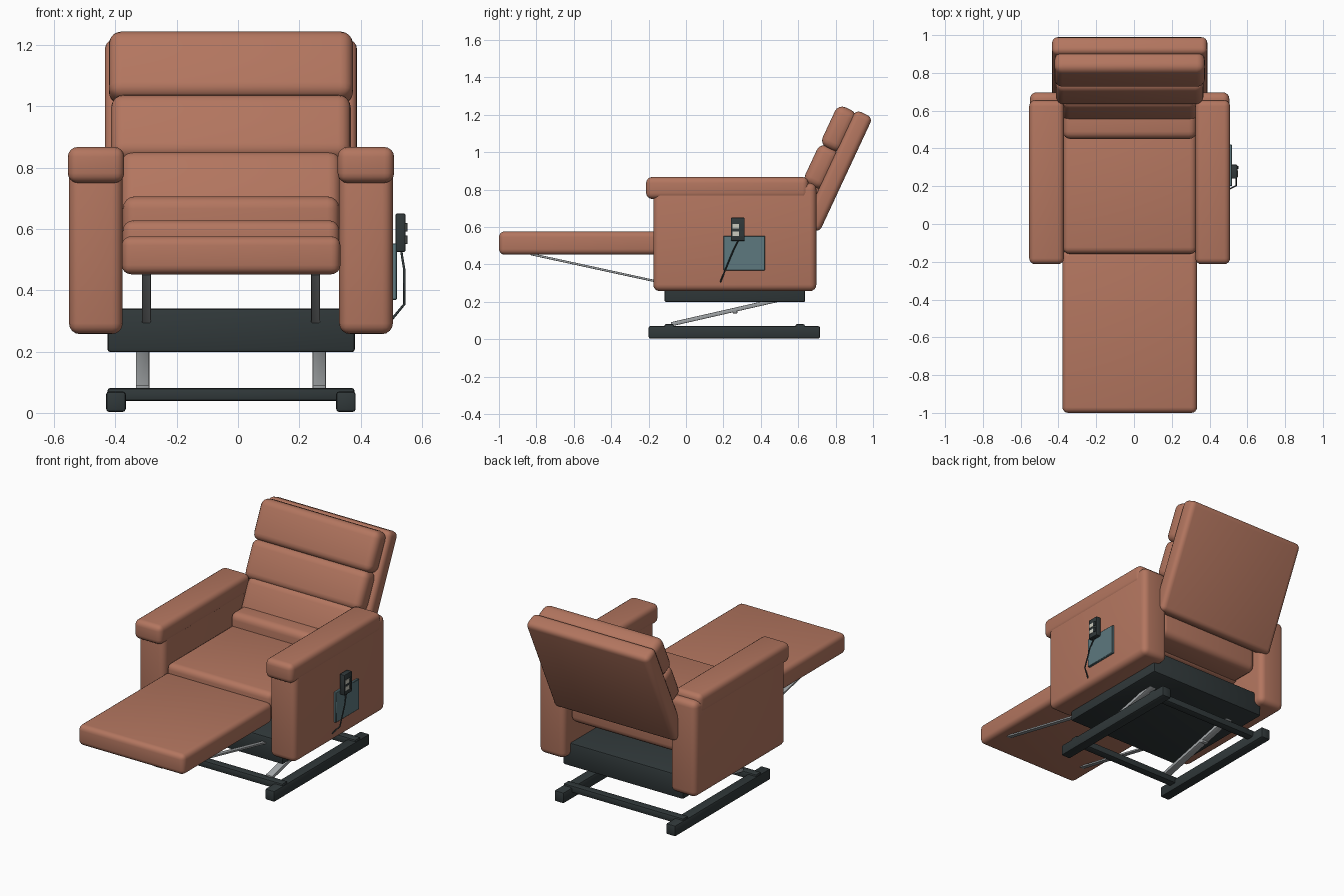
import bpy, math
from mathutils import Vector

if "Cube" in bpy.data.objects:
    bpy.data.objects.remove(bpy.data.objects["Cube"])

CX = -0.023           # centre line of the chair (remote sticks out on the right)
TILT = math.radians(25)


def material(name, r, g, b):
    m = bpy.data.materials.new(name)
    m.diffuse_color = (r, g, b, 1)
    m.use_nodes = True
    m.node_tree.nodes["Principled BSDF"].inputs["Base Color"].default_value = m.diffuse_color
    return m


LEATHER = material("leather", 0.45, 0.18, 0.115)
DARK = material("dark_steel", 0.03, 0.04, 0.042)
METAL = material("bright_metal", 0.36, 0.38, 0.39)
POCKET = material("pocket_fabric", 0.11, 0.19, 0.21)
BUTTON = material("button_grey", 0.6, 0.6, 0.52)


def block(name, size, centre, mat, bevel=0.0, segs=4, tilt=0.0):
    bpy.ops.mesh.primitive_cube_add(size=1, location=centre)
    ob = bpy.context.object
    ob.name = name
    ob.scale = size
    bpy.ops.object.transform_apply(location=False, rotation=False, scale=True)
    ob.rotation_euler.x = tilt
    ob.data.materials.append(mat)
    if bevel:
        mod = ob.modifiers.new("round", 'BEVEL')
        mod.width = bevel
        mod.segments = segs
        bpy.ops.object.modifier_apply(modifier=mod.name)
        bpy.ops.object.shade_smooth_by_angle(angle=math.radians(40))
    return ob


def span(name, x, y, z, mat, bevel=0.0, segs=4):
    ranges = (x, y, z)
    return block(name, [b - a for a, b in ranges], [(a + b) / 2 for a, b in ranges],
                 mat, bevel, segs)


def bar(name, x, width, thick, p, q, mat):
    # flat bar between two (y, z) points
    dy, dz = q[0] - p[0], q[1] - p[1]
    return block(name, (width, math.hypot(dy, dz), thick),
                 (x, (p[0] + q[0]) / 2, (p[1] + q[1]) / 2), mat, 0.004, 2,
                 math.atan2(dz, dy))


# arms, lift rails, struts and lift arms, mirrored about the centre line
for side, s in (("left", -1), ("right", 1)):
    def mx(a, b):
        return sorted((CX + s * a, CX + s * b))
    span(side + "_arm", mx(0.353, 0.528), (-0.175, 0.697), (0.257, 0.835), LEATHER, 0.035)
    span(side + "_arm_pad", mx(0.348, 0.532), (-0.213, 0.655), (0.75, 0.867), LEATHER, 0.032)
    span(side + "_base_rail", mx(0.343, 0.407), (-0.2, 0.717), (0.003, 0.07), DARK, 0.01, 2)
    bar(side + "_footrest_strut", CX + s * 0.276, 0.029, 0.012,
        (-0.83, 0.455), (-0.07, 0.29), METAL)
    bar(side + "_lift_arm", CX + s * 0.288, 0.044, 0.022,
        (-0.08, 0.08), (0.50, 0.212), METAL)
    span(side + "_lift_pivot", mx(0.268, 0.308), (0.25, 0.275), (0.138, 0.155), METAL, 0.004, 2)

# lift frame
for name, y in (("front_cross_bar", -0.09), ("rear_cross_bar", 0.61)):
    block(name, (0.805, 0.05, 0.042), (CX, y, 0.06), DARK, 0.008, 2)
span("mechanism_box", (-0.426, 0.381), (-0.115, 0.637), (0.198, 0.34), DARK, 0.01, 2)

# seat and footrest
span("seat_cushion", (-0.376, 0.331), (-0.158, 0.50), (0.46, 0.628), LEATHER, 0.035)
span("footrest", (-0.379, 0.334), (-1.0, -0.14), (0.452, 0.576), LEATHER, 0.03)
span("lumbar_roll", (-0.376, 0.331), (0.45, 0.65), (0.47, 0.706), LEATHER, 0.04)

# reclined back, positioned along its own axes (up the back, out of its face)
UP = Vector((0, math.sin(TILT), math.cos(TILT)))
OUT = Vector((0, -math.cos(TILT), math.sin(TILT)))
TOP = Vector((CX, 0.908, 1.227))


def back_part(name, width, top, bottom, inner, outer, bevel):
    c = TOP + UP * (top + bottom) / 2 + OUT * (inner + outer) / 2
    block(name, (width, outer - inner, top - bottom), c, LEATHER, bevel, 4, -TILT)


back_part("back_panel", 0.822, 0, -0.678, -0.1, 0, 0.03)
back_part("head_cushion", 0.797, -0.012, -0.25, -0.02, 0.098, 0.042)
back_part("middle_cushion", 0.782, -0.24, -0.47, -0.02, 0.098, 0.042)
back_part("lower_cushion", 0.72, -0.445, -0.68, -0.02, 0.098, 0.042)

# side pocket and hand control
span("side_pocket", (0.50, 0.518), (0.2, 0.422), (0.368, 0.553), POCKET, 0.003, 1)
span("remote", (0.513, 0.547), (0.24, 0.314), (0.525, 0.65), DARK, 0.006, 2)
for i, z in enumerate((0.605, 0.565)):
    span("remote_light_button_%d" % i, (0.54, 0.5495), (0.248, 0.284), (z - 0.012, z + 0.012), BUTTON)
    span("remote_dark_button_%d" % i, (0.54, 0.552), (0.29, 0.306), (z - 0.014, z + 0.014), DARK)

# remote cable
cu = bpy.data.curves.new("remote_cable", 'CURVE')
cu.dimensions = '3D'
cu.bevel_depth = 0.004
cu.bevel_resolution = 2
cu.use_fill_caps = True
pts = [(0.532, 0.28, 0.53), (0.542, 0.25, 0.468), (0.542, 0.203, 0.354), (0.5, 0.183, 0.303)]
sp = cu.splines.new('POLY')
sp.points.add(len(pts) - 1)
for p, co in zip(sp.points, pts):
    p.co = (*co, 1)
cu.materials.append(DARK)
bpy.context.collection.objects.link(bpy.data.objects.new("remote_cable", cu))
